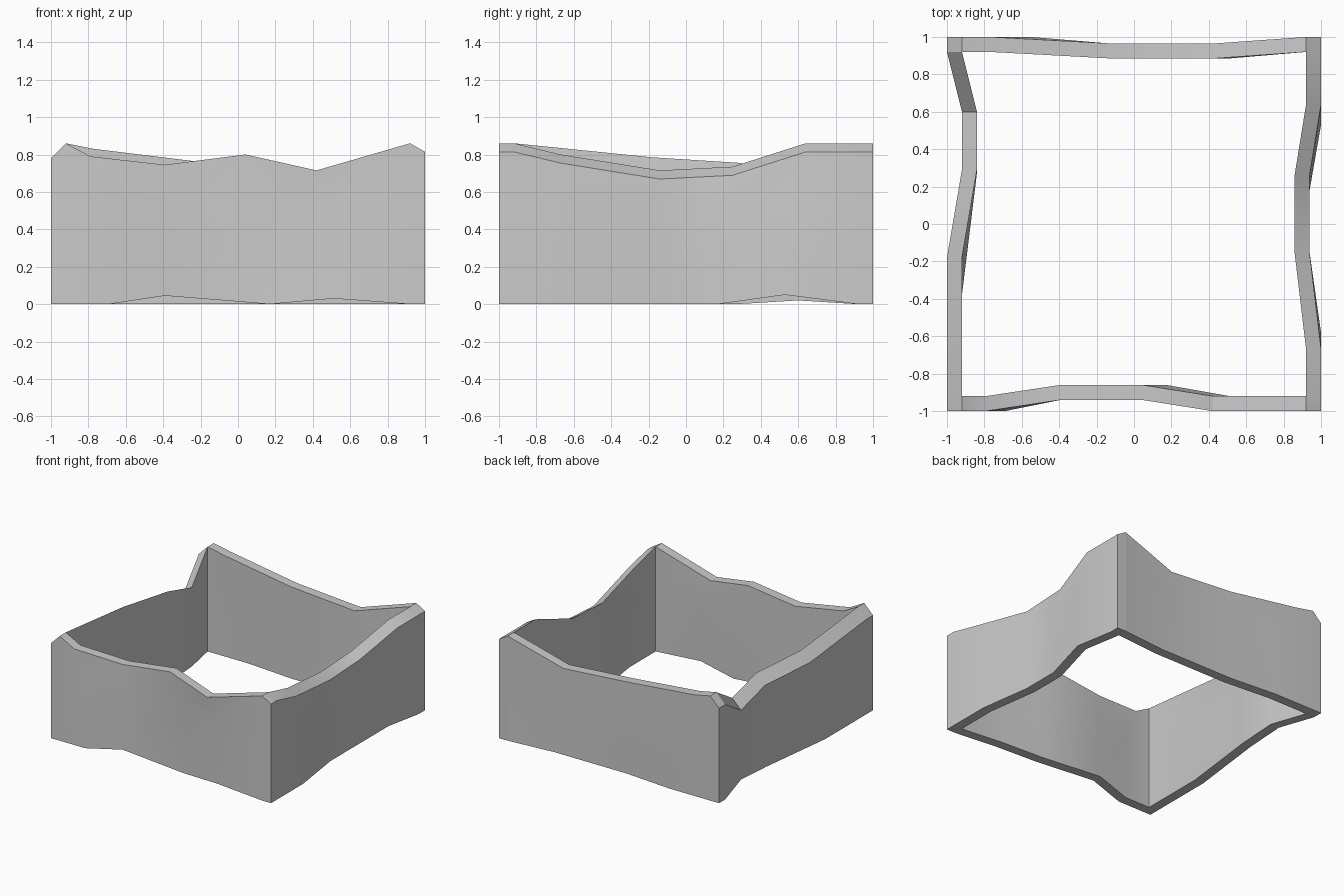
import bpy

if "Cube" in bpy.data.objects:
    bpy.data.objects.remove(bpy.data.objects["Cube"])

T = 0.08      # wall thickness
MID = 0.56    # height where the straight lower wall meets the warped top


def wall(name, place, stations, drop, caps):
    """Loft a wall. Each station: (low position, top position, inset, low z, top z)."""
    verts, faces = [], []
    for low, top, inset, z0, z1 in stations:
        a, b = 1 - inset, 1 - inset - T     # outer and inner distance from centre
        section = [(low, a, z0), (low, a, MID), (top, a, z1 - drop),
                   (top, b, z1), (low, b, MID), (low, b, z0)]
        verts += [place(*p) for p in section]
    n = len(stations)
    for i in range(n - 1):
        for k in range(6):
            m = (k + 1) % 6
            faces.append((i * 6 + k, i * 6 + m, i * 6 + 6 + m, i * 6 + 6 + k))
    if caps:
        faces += [tuple(range(6)), tuple(range(n * 6 - 1, n * 6 - 7, -1))]
    me = bpy.data.meshes.new(name)
    me.from_pydata(verts, [], faces)
    ob = bpy.data.objects.new(name, me)
    bpy.context.collection.objects.link(ob)
    # consistent normals, smooth shading with sharp corners
    bpy.ops.object.select_all(action='DESELECT')
    ob.select_set(True)
    bpy.context.view_layer.objects.active = ob
    bpy.ops.object.mode_set(mode='EDIT')
    bpy.ops.mesh.select_all(action='SELECT')
    bpy.ops.mesh.normals_make_consistent(inside=False)
    bpy.ops.object.mode_set(mode='OBJECT')
    bpy.ops.object.shade_smooth_by_angle(angle=0.5)


# front and back walls: level tops, fitted between the side walls
wall("front_wall", lambda s, d, z: (s, -d, z), [
    (-0.92, -0.92, 0, 0, 0.86), (-0.69, -0.79, 0, 0, 0.79),
    (-0.39, -0.39, 0.06, 0.045, 0.745), (0.17, 0.04, 0.06, 0, 0.80),
    (0.51, 0.42, 0, 0.03, 0.715), (0.92, 0.92, 0, 0, 0.86)], 0, False)
wall("back_wall", lambda s, d, z: (s, d, z), [
    (-0.92, -0.92, 0, 0, 0.86), (-0.55, -0.77, 0, 0, 0.83),
    (-0.14, -0.14, 0.034, 0, 0.753), (0.52, 0.44, 0.034, 0, 0.71),
    (0.92, 0.92, 0, 0, 0.86)], 0, False)

# side walls: full length, tops sloping down outwards
wall("left_wall", lambda s, d, z: (-d, s, z), [
    (-1, -1, 0, 0, 0.86), (-0.92, -0.92, 0, 0, 0.86),
    (-0.38, -0.18, 0, 0, 0.785), (0.27, 0.29, 0.08, 0, 0.755),
    (0.6, 0.6, 0.08, 0.02, 0.67), (0.92, 0.92, 0, 0, 0.86),
    (1, 1, 0, 0, 0.86)], 0.08, True)
wall("right_wall", lambda s, d, z: (d, s, z), [
    (-1, -1, 0, 0, 0.86), (-0.92, -0.92, 0, 0, 0.86),
    (-0.58, -0.67, 0, 0, 0.80), (-0.14, -0.14, 0.063, 0, 0.715),
    (0.17, 0.25, 0.063, 0, 0.735), (0.53, 0.64, 0, 0.05, 0.86),
    (0.92, 0.92, 0, 0, 0.86), (1, 1, 0, 0, 0.86)], 0.046, True)
